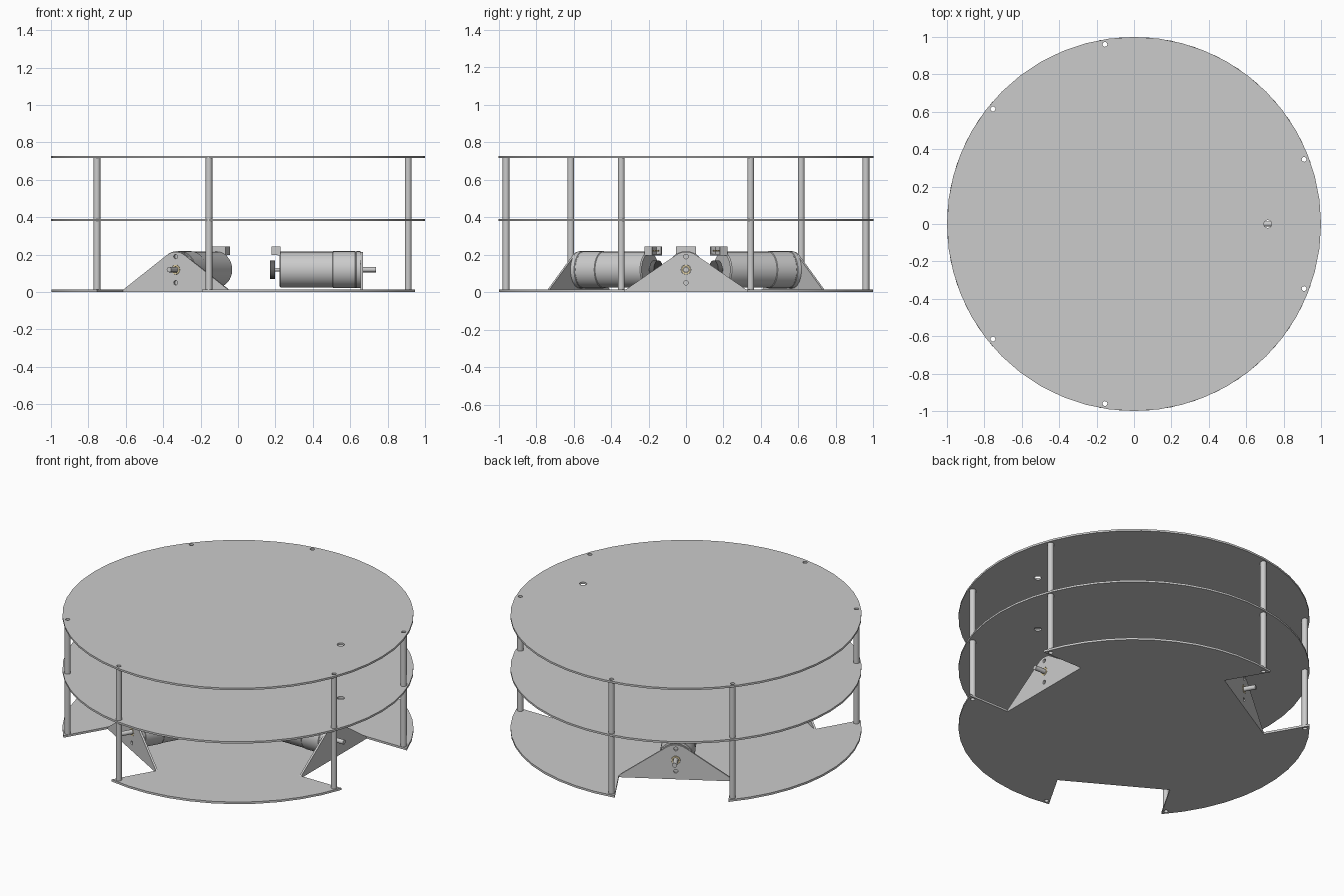
import bpy, bmesh
from math import cos, sin, pi, radians, sqrt, asin, degrees
from mathutils import Matrix

if "Cube" in bpy.data.objects:
    bpy.data.objects.remove(bpy.data.objects["Cube"])

BRASS = bpy.data.materials.new("brass")
BRASS.diffuse_color = (0.8, 0.68, 0.4, 1)
BRASS.use_nodes = True
BRASS.node_tree.nodes["Principled BSDF"].inputs["Base Color"].default_value = BRASS.diffuse_color
DARK = bpy.data.materials.new("dark_grey")
DARK.diffuse_color = (0.12, 0.12, 0.12, 1)
DARK.use_nodes = True
DARK.node_tree.nodes["Principled BSDF"].inputs["Base Color"].default_value = DARK.diffuse_color
TO_X = Matrix(((0, 0, 1, 0), (1, 0, 0, 0), (0, 1, 0, 0), (0, 0, 0, 1)))  # local z -> x


def circle(x, y, r, n=16):
    return [(x + r * cos(2 * pi * i / n), y + r * sin(2 * pi * i / n)) for i in range(n)]


def arc(r, a, b, n, cx=0, cy=0):
    return [(cx + r * cos(radians(a + (b - a) * i / n)),
             cy + r * sin(radians(a + (b - a) * i / n))) for i in range(n + 1)]


def finish(ob, matrix, mat, smooth):
    ob.data.transform(matrix)
    if mat:
        ob.data.materials.append(mat)
    bpy.ops.object.select_all(action='DESELECT')
    ob.select_set(True)
    bpy.context.view_layer.objects.active = ob
    if smooth:
        bpy.ops.object.shade_smooth_by_angle(angle=radians(35))
    return ob


def sheet(name, loops, z0, z1, matrix=Matrix(), mat=None, smooth=True):
    """Flat outline with holes, extruded from z0 to z1."""
    cu = bpy.data.curves.new(name, 'CURVE')
    cu.dimensions = '2D'
    cu.fill_mode = 'BOTH'
    cu.extrude = (z1 - z0) / 2
    for loop in loops:
        sp = cu.splines.new('POLY')
        sp.points.add(len(loop) - 1)
        for p, (x, y) in zip(sp.points, loop):
            p.co = (x, y, 0, 1)
        sp.use_cyclic_u = True
    ob = bpy.data.objects.new(name, cu)
    bpy.context.collection.objects.link(ob)
    bpy.ops.object.select_all(action='DESELECT')
    ob.select_set(True)
    bpy.context.view_layer.objects.active = ob
    bpy.ops.object.convert(target='MESH')
    ob = bpy.context.view_layer.objects.active
    ob.name = name
    bm = bmesh.new()
    bm.from_mesh(ob.data)
    bmesh.ops.remove_doubles(bm, verts=bm.verts, dist=1e-5)
    bmesh.ops.recalc_face_normals(bm, faces=bm.faces)
    bm.to_mesh(ob.data)
    bm.free()
    return finish(ob, matrix @ Matrix.Translation((0, 0, (z0 + z1) / 2)), mat, smooth)


def lathe_x(name, profile, matrix, mat=None, n=32):
    """Solid turned around the motor axis; profile is (x, radius) pairs."""
    bm = bmesh.new()
    rings = [[bm.verts.new((x, r * cos(2 * pi * i / n), AXIS_Z + r * sin(2 * pi * i / n)))
              for i in range(n)] for x, r in profile]
    for a, b in zip(rings, rings[1:]):
        for i in range(n):
            bm.faces.new((a[i], a[(i + 1) % n], b[(i + 1) % n], b[i]))
    bm.faces.new(rings[0])
    bm.faces.new(rings[-1])
    bmesh.ops.recalc_face_normals(bm, faces=bm.faces)
    me = bpy.data.meshes.new(name)
    bm.to_mesh(me)
    bm.free()
    ob = bpy.data.objects.new(name, me)
    bpy.context.collection.objects.link(ob)
    return finish(ob, matrix, mat, True)


def box(name, lo, hi, matrix, mat=None):
    c = [(a + b) / 2 for a, b in zip(lo, hi)]
    s = [b - a for a, b in zip(lo, hi)]
    bpy.ops.mesh.primitive_cube_add(size=1)
    ob = bpy.context.object
    ob.name = name
    m = matrix @ Matrix.Translation(c) @ Matrix.Diagonal((*s, 1))
    return finish(ob, m, mat, False)


AXIS_Z = 0.12
HALF = 0.325         # half width of the wheel notch
FACE = 0.667         # outer face of the motor bracket
POST_A = 20.8
posts = [(0.973 * cos(radians(k * 120 + s * POST_A)), 0.973 * sin(radians(k * 120 + s * POST_A)))
         for k in range(3) for s in (-1, 1)]
post_holes = [circle(x, y, 0.013) for x, y in posts]

# upper decks, each with a small cable hole
for name, z0, z1 in (("middle_deck", 0.38, 0.392), ("top_deck", 0.716, 0.728)):
    sheet(name, [circle(0, 0, 1, 48), circle(0.715, 0, 0.021)] + post_holes, z0, z1)

# base plate with three wheel notches
edge = degrees(asin(HALF))
outline = []
for k in range(3):
    c, s = cos(radians(120 * k)), sin(radians(120 * k))
    outline += [(FACE * c - y * s, FACE * s + y * c) for y in (-HALF, HALF)]
    outline += arc(1, 120 * k + edge, 120 * (k + 1) - edge, 11)
sheet("base_plate", [outline] + post_holes, 0, 0.013)

# hollow spacer posts between the decks
for x, y in posts:
    for z0, z1 in ((0.013, 0.38), (0.392, 0.716)):
        sheet("spacer_post", [circle(x, y, 0.018), circle(x, y, 0.013)], z0, z1)

# three motor units
for k in range(3):
    R = Matrix.Rotation(radians(120 * k), 4, 'Z')
    # triangular bracket with rounded top
    shape = [(-HALF, 0.012), (HALF, 0.012)] + arc(0.095, 54, 126, 8, 0, AXIS_Z)
    holes = [circle(0, AXIS_Z, 0.026, 24), circle(0, 0.05, 0.012), circle(0, 0.19, 0.012)]
    sheet("motor_bracket", [shape] + holes, FACE - 0.012, FACE, R @ TO_X)
    # motor can and gearbox
    lathe_x("motor_can", [(0.222, 0.03), (0.222, 0.09), (0.228, 0.096), (0.505, 0.096)], R)
    lathe_x("gearbox", [(0.505, 0.094), (0.509, 0.099), (0.625, 0.099), (0.627, 0.097),
                        (0.631, 0.097), (0.633, 0.099), (0.655, 0.099)], R)
    # output bearing and shaft
    sheet("bearing_ring", [circle(0, AXIS_Z, 0.025, 24), circle(0, AXIS_Z, 0.016, 24)],
          0.653, 0.668, R @ TO_X, BRASS)
    lathe_x("output_shaft", [(0.65, 0.014), (0.738, 0.014)], R, n=20)
    # encoder wheel on the rear shaft
    lathe_x("rear_shaft", [(0.17, 0.01), (0.224, 0.01)], R, n=16)
    lathe_x("encoder_wheel", [(0.17, 0.05), (0.197, 0.05)], R, DARK)
    # connector block with pins
    box("connector_back", (0.21, -0.053, 0.195), (0.226, 0.053, 0.243), R)
    box("connector_base", (0.18, -0.053, 0.197), (0.21, 0.053, 0.205), R)
    for s in (-1, 1):
        box("connector_cheek", (0.18, s * 0.05 - 0.003, 0.205), (0.21, s * 0.05 + 0.003, 0.243), R)
    for i in range(4):
        y = -0.03 + 0.02 * i
        box("connector_pin", (0.185, y - 0.003, 0.218), (0.21, y + 0.003, 0.224), R, BRASS)
